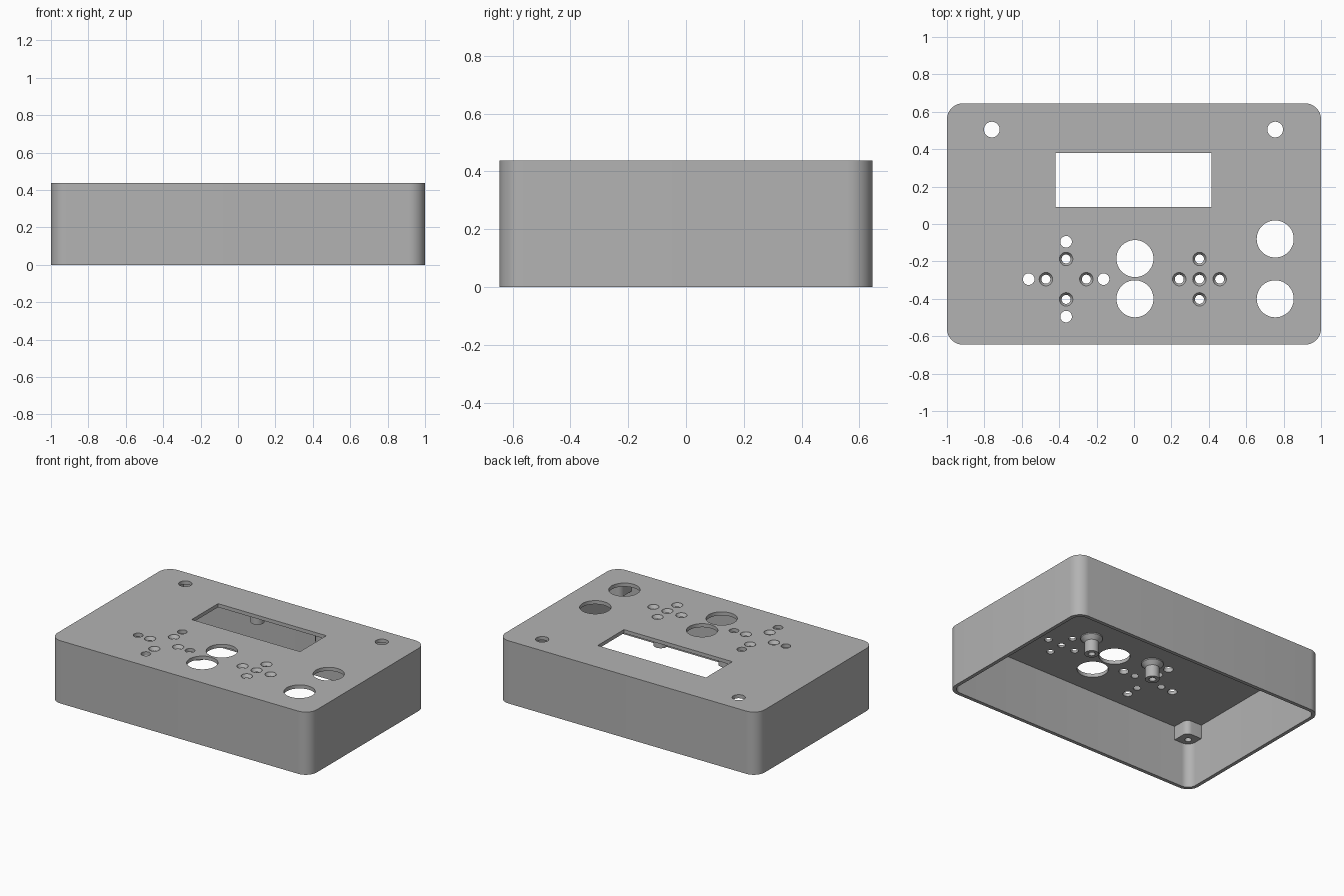
import bpy, bmesh, math

if "Cube" in bpy.data.objects:
    bpy.data.objects.remove(bpy.data.objects["Cube"])

W, D, H = 2.0, 1.29, 0.437      # outer size
WALL, TOP = 0.025, 0.025        # side wall and top plate thickness
R = 0.085                       # corner radius
ROOF = H - TOP                  # underside of the top plate

grey = bpy.data.materials.new("grey_plastic")
grey.diffuse_color = (0.45, 0.45, 0.45, 1)
grey.use_nodes = True
grey.node_tree.nodes["Principled BSDF"].inputs["Base Color"].default_value = grey.diffuse_color


def make(name, bm):
    bmesh.ops.recalc_face_normals(bm, faces=bm.faces[:])
    me = bpy.data.meshes.new(name)
    bm.to_mesh(me)
    bm.free()
    ob = bpy.data.objects.new(name, me)
    bpy.context.collection.objects.link(ob)
    me.materials.append(grey)
    return ob


def prism(bm, pts, z0, z1):
    """Extrude a closed outline from z0 to z1."""
    face = bm.faces.new([bm.verts.new((x, y, z0)) for x, y in pts])
    ext = bmesh.ops.extrude_face_region(bm, geom=[face])
    for v in ext["geom"]:
        if isinstance(v, bmesh.types.BMVert):
            v.co.z = z1


def rounded(w, d, r, n=10):
    pts = []
    for k, (sx, sy) in enumerate([(1, 1), (-1, 1), (-1, -1), (1, -1)]):
        for i in range(n + 1):
            a = math.pi / 2 * (k + i / n)
            pts.append((sx * (w / 2 - r) + r * math.cos(a),
                        sy * (d / 2 - r) + r * math.sin(a)))
    return pts


def lathe(bm, cx, cy, profile, n=32):
    """Closed solid of revolution from (radius, z) rings, capped at both ends."""
    rings = [[bm.verts.new((cx + r * math.cos(2 * math.pi * i / n),
                            cy + r * math.sin(2 * math.pi * i / n), z))
              for i in range(n)] for r, z in profile]
    for a, b in zip(rings, rings[1:]):
        for i in range(n):
            j = (i + 1) % n
            bm.faces.new((a[i], a[j], b[j], b[i]))
    bm.faces.new(rings[0])
    bm.faces.new(rings[-1])


def cut(ob, cutter):
    mod = ob.modifiers.new("cut", 'BOOLEAN')
    mod.operation, mod.solver, mod.object = 'DIFFERENCE', 'EXACT', cutter
    bpy.context.view_layer.objects.active = ob
    bpy.ops.object.modifier_apply(modifier=mod.name)
    bpy.data.objects.remove(cutter)


def smooth(ob):
    bpy.ops.object.select_all(action='DESELECT')
    ob.select_set(True)
    bpy.context.view_layer.objects.active = ob
    bpy.ops.object.shade_smooth_by_angle(angle=math.radians(30))


# Case: rounded box, hollow and open at the bottom
bm = bmesh.new()
prism(bm, rounded(W, D, R), 0, H)
case = make("case", bm)
bm = bmesh.new()
prism(bm, rounded(W - 2 * WALL, D - 2 * WALL, R - WALL), -0.1, ROOF)
cut(case, make("hollow", bm))

# Openings in the top plate
bm = bmesh.new()
lo, hi = ROOF - 0.05, H + 0.05
prism(bm, [(-0.42, 0.09), (0.415, 0.09), (0.415, 0.38), (-0.42, 0.38)], lo, hi)  # display window
for x, y in [(0.005, -0.185), (0.005, -0.4), (0.755, -0.08), (0.755, -0.4)]:     # large buttons
    lathe(bm, x, y, [(0.099, lo), (0.099, hi)], 48)
for x in (-0.76, 0.755):                                                         # indicator holes
    lathe(bm, x, 0.505, [(0.042, lo), (0.042, hi)])
PAD_L, PAD_R, PAD_Y = -0.363, 0.35, -0.295
cross = [(1, 0), (-1, 0), (0, 1), (0, -1)]
for dx, dy in cross:                                                             # plain pad holes
    lathe(bm, PAD_L + 0.2 * dx, PAD_Y + 0.2 * dy, [(0.031, lo), (0.031, hi)])
sunk = [(PAD_L, a, b) for a, b in cross] + [(PAD_R, a, b) for a, b in cross + [(0, 0)]]
for px, dx, dy in sunk:                                                          # countersunk holes
    lathe(bm, px + 0.108 * dx, PAD_Y + 0.108 * dy,
          [(0.024, lo), (0.024, ROOF + 0.004), (0.036, H - 0.003), (0.036, hi)])
cut(case, make("openings", bm))
smooth(case)

# Corner screw blocks below the top plate
BLOCK, Z_BLOCK = 0.125, 0.315
for sx, sy, label in [(1, 1, "back_right"), (-1, 1, "back_left"),
                      (-1, -1, "front_left"), (1, -1, "front_right")]:
    ox, oy = W / 2 - WALL + 0.005, D / 2 - WALL + 0.005
    ix, iy, r = ox - BLOCK, oy - BLOCK, 0.04
    pts = [(ix, oy)]
    for i in range(7):                       # rounded inner edge
        a = math.pi + math.pi / 2 * i / 6
        pts.append((ix + r + r * math.cos(a), iy + r + r * math.sin(a)))
    pts.append((ox, iy))
    for i in range(7):                       # outer edge follows the case corner
        a = math.pi / 2 * i / 6
        q = R - WALL + 0.005
        pts.append((ox - q + q * math.cos(a), oy - q + q * math.sin(a)))
    bm = bmesh.new()
    prism(bm, [(sx * x, sy * y) for x, y in pts], Z_BLOCK, ROOF + 0.005)
    block = make("screw_block_" + label, bm)
    bm = bmesh.new()
    lathe(bm, sx * (ox - 0.06), sy * (oy - 0.06), [(0.022, 0.2), (0.022, ROOF - 0.01)], 24)
    cut(block, make("screw_hole", bm))
    smooth(block)

# Board standoffs: flared foot, tube and blind screw hole
for y, row in [(-0.1, "front"), (0.55, "back")]:
    for x, side in [(-0.235, "left"), (0.265, "right")]:
        bm = bmesh.new()
        lathe(bm, x, y, [(0.07, ROOF + 0.005), (0.07, ROOF - 0.008), (0.045, ROOF - 0.035),
                         (0.045, 0.295), (0.022, 0.295), (0.022, ROOF - 0.01)])
        smooth(make("standoff_%s_%s" % (row, side), bm))
